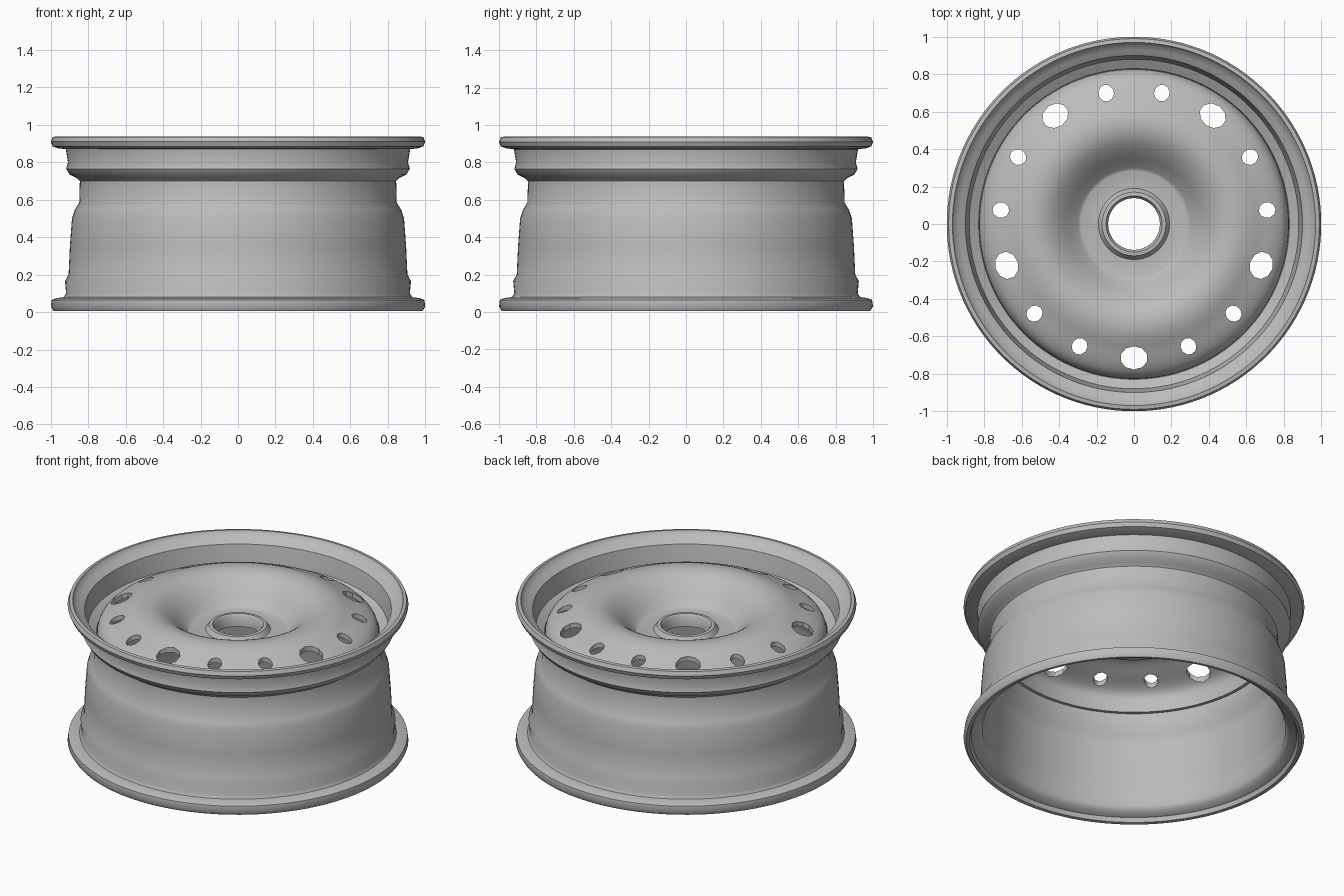
import bpy, bmesh
from math import sin, cos, tau, radians
from mathutils import Vector, Matrix

cube = bpy.data.objects.get("Cube")
if cube:
    bpy.data.objects.remove(cube)

SEGMENTS = 120

steel = bpy.data.materials.new("grey_steel")
steel.use_nodes = True
grey = (0.5, 0.5, 0.5, 1)
steel.diffuse_color = grey
steel.node_tree.nodes["Principled BSDF"].inputs["Base Color"].default_value = grey


def smooth_path(points, steps=3):
    """Pass a Catmull-Rom curve through the (radius, height) points."""
    p = [Vector(q) for q in points]
    p = [2 * p[0] - p[1]] + p + [2 * p[-1] - p[-2]]
    path = []
    for a, b, c, d in zip(p, p[1:], p[2:], p[3:]):
        for i in range(steps):
            t = i / steps
            path.append(b + (c - a) * t / 2 + (a - 2.5 * b + 2 * c - d / 2) * t * t
                        + (1.5 * (b - c) + (d - a) / 2) * t ** 3)
    return path + [p[-2]]


def thicken(path, thickness):
    """Close an open path by offsetting it to its right-hand side."""
    back = []
    for i, q in enumerate(path):
        t = (path[min(i + 1, len(path) - 1)] - path[max(i - 1, 0)]).normalized()
        back.append(q + Vector((t.y, -t.x)) * thickness)
    return path + back[::-1]


def make_object(name, bm):
    bmesh.ops.recalc_face_normals(bm, faces=bm.faces)
    mesh = bpy.data.meshes.new(name)
    bm.to_mesh(mesh)
    bm.free()
    mesh.materials.append(steel)
    obj = bpy.data.objects.new(name, mesh)
    bpy.context.collection.objects.link(obj)
    return obj


def revolve(name, profile):
    """Spin a closed (radius, height) profile around the wheel axis."""
    bm = bmesh.new()
    rings = []
    for s in range(SEGMENTS):
        a = tau * s / SEGMENTS
        rings.append([bm.verts.new((r * cos(a), r * sin(a), z)) for r, z in profile])
    n = len(profile)
    for s in range(SEGMENTS):
        a, b = rings[s], rings[(s + 1) % SEGMENTS]
        for i in range(n):
            j = (i + 1) % n
            bm.faces.new((a[i], b[i], b[j], a[j]))
    return make_object(name, bm)


def activate(obj):
    bpy.ops.object.select_all(action="DESELECT")
    obj.select_set(True)
    bpy.context.view_layer.objects.active = obj


# Rim barrel: outer side upwards, then inner side downwards
outer = [(0.985, 0.005), (1.0, 0.03), (0.995, 0.065), (0.97, 0.075), (0.93, 0.08),
         (0.918, 0.1), (0.924, 0.165), (0.905, 0.2), (0.898, 0.35), (0.887, 0.5),
         (0.872, 0.545), (0.848, 0.585), (0.845, 0.7), (0.86, 0.715), (0.9, 0.735),
         (0.918, 0.765), (0.908, 0.8), (0.92, 0.87), (0.96, 0.875), (0.99, 0.885),
         (1.0, 0.91), (0.99, 0.935)]
inner = [(0.97, 0.938), (0.96, 0.915), (0.93, 0.9), (0.9, 0.88), (0.885, 0.8),
         (0.88, 0.765), (0.83, 0.735), (0.82, 0.7), (0.82, 0.585), (0.85, 0.53),
         (0.865, 0.48), (0.88, 0.2), (0.895, 0.16), (0.89, 0.08), (0.91, 0.05),
         (0.955, 0.035), (0.965, 0.008)]
barrel = revolve("rim_barrel", outer + inner)

# Dished centre disc, from hub bore to the welded edge
hub = [Vector(q) for q in ((0.138, 0.7), (0.138, 0.765), (0.15, 0.78), (0.17, 0.778),
                           (0.19, 0.75), (0.285, 0.747))]
dish = smooth_path([(0.292, 0.75), (0.33, 0.785), (0.39, 0.845), (0.46, 0.893),
                    (0.53, 0.91), (0.6, 0.9), (0.68, 0.865), (0.75, 0.835),
                    (0.8, 0.8), (0.825, 0.75), (0.828, 0.66)])
disc = revolve("centre_disc", thicken(hub + dish, 0.028))

# Vent hole cutters: every third one is large
bm = bmesh.new()
for k in range(15):
    angle = radians(-90 + 24 * k)
    large = k % 3 == 0
    radial, across = (0.062, 0.074) if large else (0.045, 0.042)
    place = (Matrix.Rotation(angle, 4, "Z") @ Matrix.Translation((0.715, 0, 0.84))
             @ Matrix.Diagonal((radial, across, 1, 1)) @ Matrix.Rotation(tau / 20, 4, "Z"))
    bmesh.ops.create_cone(bm, cap_ends=True, segments=10, radius1=1, radius2=1,
                          depth=0.5, matrix=place)
cutter = make_object("vent_cutter", bm)
cutter.hide_render = True

activate(disc)
cut = disc.modifiers.new("vents", "BOOLEAN")
cut.operation = "DIFFERENCE"
cut.solver = "EXACT"
cut.object = cutter
bpy.ops.object.modifier_apply(modifier=cut.name)
bpy.data.objects.remove(cutter)

for part in (barrel, disc):
    activate(part)
    bpy.ops.object.shade_smooth_by_angle(angle=radians(40))
